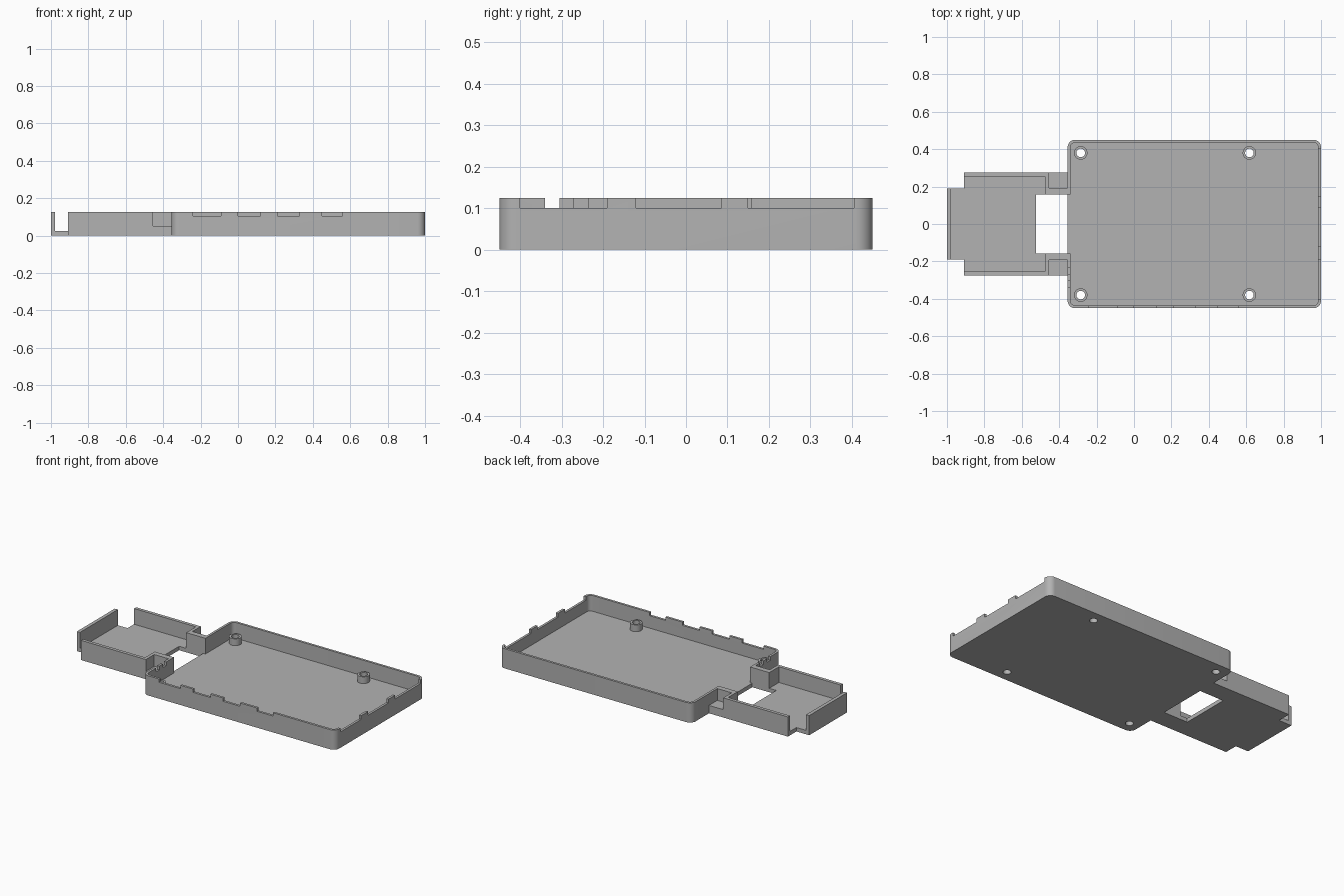
import bpy, bmesh, math

cube = bpy.data.objects.get("Cube")
if cube:
    bpy.data.objects.remove(cube, do_unlink=True)

grey = bpy.data.materials.new("plain grey")
grey.use_nodes = True
colour = (0.45, 0.45, 0.45, 1)
grey.diffuse_color = colour
grey.node_tree.nodes["Principled BSDF"].inputs["Base Color"].default_value = colour

TOP, FLOOR = 0.125, 0.025
ABOVE, BELOW = 0.3, -0.1


def prism(name, points, z0, z1):
    """Extrude a flat outline from z0 to z1."""
    bm = bmesh.new()
    face = bm.faces.new([bm.verts.new((x, y, z0)) for x, y in points])
    out = bmesh.ops.extrude_face_region(bm, geom=[face])
    for v in out["geom"]:
        if isinstance(v, bmesh.types.BMVert):
            v.co.z = z1
    bmesh.ops.recalc_face_normals(bm, faces=bm.faces)
    mesh = bpy.data.meshes.new(name)
    bm.to_mesh(mesh)
    bm.free()
    mesh.materials.append(grey)
    ob = bpy.data.objects.new(name, mesh)
    bpy.context.collection.objects.link(ob)
    return ob


def rect(x0, x1, y0, y1):
    return [(x0, y0), (x1, y0), (x1, y1), (x0, y1)]


def arc(cx, cy, r, start, end, steps):
    return [(cx + r * math.cos(a), cy + r * math.sin(a))
            for a in (math.radians(start + (end - start) * i / steps) for i in range(steps + 1))]


def circle(cx, cy, r):
    return arc(cx, cy, r, 0, 360, 32)[:-1]


def rounded(x0, x1, y0, y1, r):
    return (arc(x1 - r, y1 - r, r, 0, 90, 8) + arc(x0 + r, y1 - r, r, 90, 180, 8)
            + arc(x0 + r, y0 + r, r, 180, 270, 8) + arc(x1 - r, y0 + r, r, 270, 360, 8))


def mirrored(half):
    """Close an outline that is symmetric about the x axis."""
    return half + [(x, -y) for x, y in reversed(half)]


def cut(ob, points, z0, z1):
    cutter = prism("cutter", points, z0, z1)
    cutter.hide_render = True
    mod = ob.modifiers.new("cut", 'BOOLEAN')
    mod.operation, mod.solver, mod.object = 'DIFFERENCE', 'EXACT', cutter
    bpy.context.view_layer.objects.active = ob
    bpy.ops.object.modifier_apply(modifier=mod.name)
    bpy.data.objects.remove(cutter, do_unlink=True)


def smooth(ob):
    bpy.ops.object.select_all(action='DESELECT')
    ob.select_set(True)
    bpy.context.view_layer.objects.active = ob
    bpy.ops.object.shade_smooth_by_angle(angle=math.radians(30))


# Main tray with rounded corners
LEFT, WALL, HALF = -0.355, 0.015, 0.45
DOOR = 0.158
tray = prism("main_tray", rounded(LEFT, 1, -HALF, HALF, 0.04), 0, TOP)
cut(tray, rounded(LEFT + WALL, 1 - WALL, -HALF + WALL, HALF - WALL, 0.025), FLOOR, ABOVE)

# Opening towards the side tray
cut(tray, rect(LEFT - 0.1, LEFT + 0.05, -DOOR, DOOR), FLOOR, ABOVE)

# Port notches along the rim
for x0, x1 in ((-0.24, -0.09), (0, 0.12), (0.21, 0.33), (0.45, 0.56)):
    cut(tray, rect(x0, x1, -0.5, -0.42), 0.104, ABOVE)
for y0, y1 in ((-0.4, -0.19), (-0.12, 0.085), (0.15, 0.405)):
    cut(tray, rect(0.97, 1.1, y0, y1), 0.101, ABOVE)
for y0, y1 in ((-0.34, -0.305), (-0.27, -0.235)):
    cut(tray, rect(LEFT - 0.1, LEFT + 0.03, y0, y1), 0.101, ABOVE)

# Hollow screw standoffs, drilled through the floor
for x, end in ((-0.285, "left"), (0.617, "right")):
    for y, side in ((-0.38, "front"), (0.38, "back")):
        hole = circle(x, y, 0.023)
        cut(tray, hole, BELOW, ABOVE)
        post = prism(f"standoff_{side}_{end}", circle(x, y, 0.036), FLOOR - 0.005, 0.068)
        cut(post, hole, BELOW, ABOVE)
        smooth(post)
smooth(tray)

# Side tray: stepped outline, jogged walls, free-standing end wall
END, STEP, NECK = -1, -0.91, -0.455
side_tray = prism("side_tray", mirrored(
    [(END, 0.19), (STEP, 0.19), (STEP, 0.276), (LEFT, 0.276)]), 0, TOP)
cut(side_tray, mirrored(
    [(END + 0.022, 0.35), (STEP, 0.35), (STEP, 0.255), (NECK - 0.02, 0.255),
     (NECK - 0.02, DOOR), (LEFT + 0.1, DOOR)]), FLOOR, ABOVE)

# Low shoulders beside the neck
for s in (-1, 1):
    cut(side_tray, rect(NECK, LEFT + 0.1, *sorted((s * 0.192, s * 0.35))), 0.05, ABOVE)

# Floor window in the neck
cut(side_tray, rect(-0.525, LEFT + 0.1, -DOOR, DOOR), BELOW, ABOVE)
